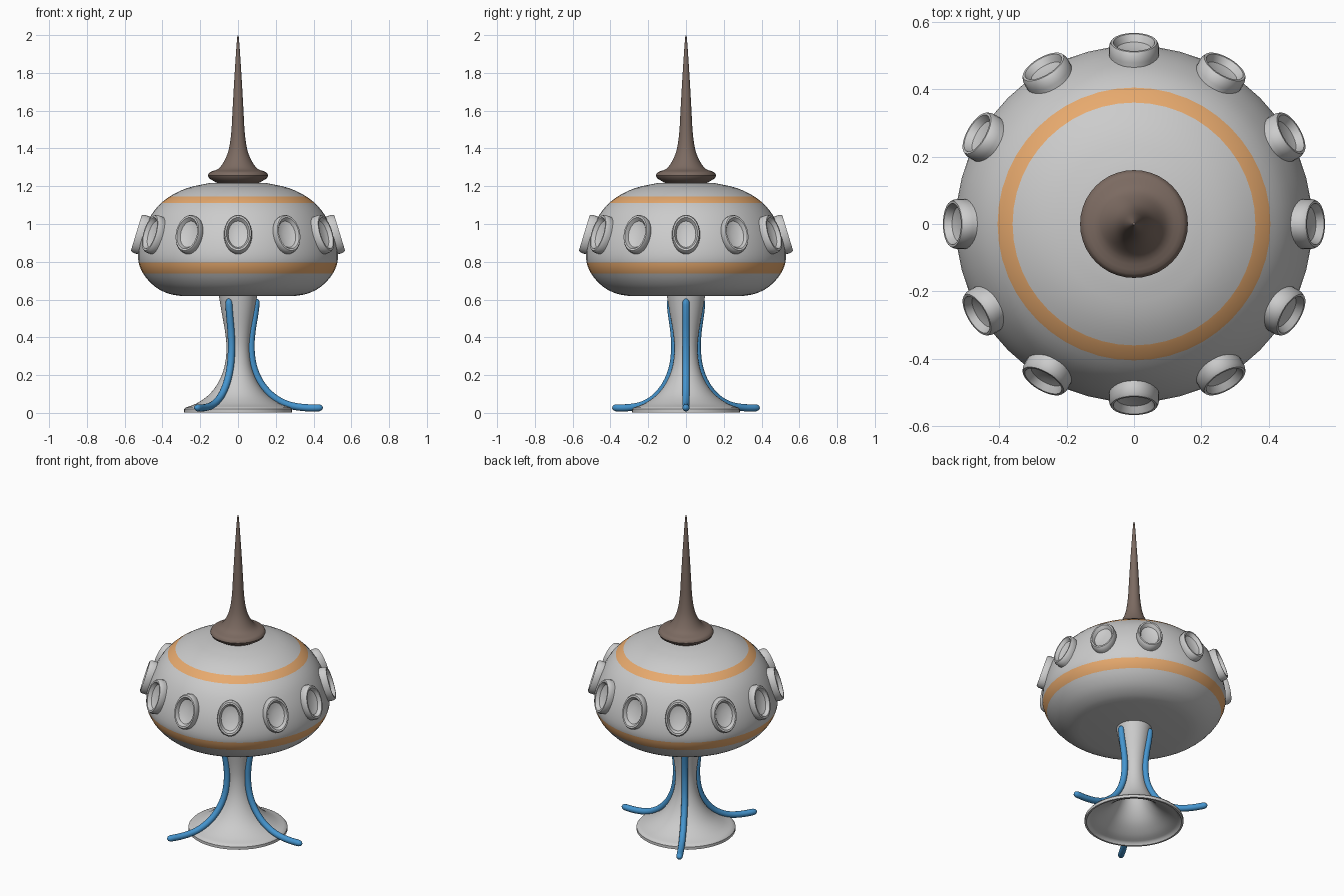
import bpy, bmesh, math
from mathutils import Matrix, Vector

if "Cube" in bpy.data.objects:
    bpy.data.objects.remove(bpy.data.objects["Cube"])


def material(name, rgb):
    m = bpy.data.materials.new(name)
    m.diffuse_color = (*rgb, 1)
    m.use_nodes = True
    m.node_tree.nodes["Principled BSDF"].inputs["Base Color"].default_value = m.diffuse_color
    return m


GREY = material("light grey", (0.60, 0.60, 0.60))
ORANGE = material("orange", (0.80, 0.40, 0.155))
BROWN = material("brown", (0.20, 0.145, 0.12))
BLUE = material("blue", (0.06, 0.30, 0.62))


def smooth_path(points, steps):
    """Catmull-Rom samples through the points."""
    p = [Vector(q) for q in points]
    p = [p[0] * 2 - p[1]] + p + [p[-1] * 2 - p[-2]]
    out = []
    for i in range(1, len(p) - 2):
        a, b, c, d = p[i - 1:i + 3]
        for k in range(steps):
            t = k / steps
            out.append(0.5 * (2 * b + (c - a) * t + (2 * a - 5 * b + 4 * c - d) * t * t
                              + (3 * b - a - 3 * c + d) * t ** 3))
    return out + [p[-2]]


def finish(name, bm, mats, angle=40):
    bmesh.ops.remove_doubles(bm, verts=bm.verts, dist=1e-5)
    bmesh.ops.recalc_face_normals(bm, faces=bm.faces)
    me = bpy.data.meshes.new(name)
    bm.to_mesh(me)
    bm.free()
    for m in mats:
        me.materials.append(m)
    ob = bpy.data.objects.new(name, me)
    bpy.context.collection.objects.link(ob)
    bpy.ops.object.select_all(action='DESELECT')
    ob.select_set(True)
    bpy.context.view_layer.objects.active = ob
    bpy.ops.object.shade_smooth_by_angle(angle=math.radians(angle))
    return ob


def lathe(name, profile, mats, sides=48, bands=(), matrix=None):
    """Spin an (r, z) profile about z; bands are height ranges in the second colour."""
    bm = bmesh.new()
    verts = [bm.verts.new((r, 0, z)) for r, z in profile]
    edges = [bm.edges.new(pair) for pair in zip(verts, verts[1:])]
    bmesh.ops.spin(bm, geom=verts + edges, axis=(0, 0, 1), cent=(0, 0, 0),
                   angle=math.tau, steps=sides, use_duplicate=False)
    bmesh.ops.remove_doubles(bm, verts=bm.verts, dist=1e-5)
    for z in (h for band in bands for h in band):
        bmesh.ops.bisect_plane(bm, geom=bm.verts[:] + bm.edges[:] + bm.faces[:],
                               plane_co=(0, 0, z), plane_no=(0, 0, 1))
    for f in bm.faces:
        h = f.calc_center_median().z
        f.material_index = int(any(lo < h < hi for lo, hi in bands))
    if matrix:
        bm.transform(matrix)
    return finish(name, bm, mats)


# Saucer-shaped cabin with two painted orange bands
cabin = [(0.31, 0.62), (0.37, 0.632), (0.435, 0.665), (0.49, 0.72), (0.522, 0.78),
         (0.529, 0.84), (0.515, 0.92), (0.485, 1.0), (0.44, 1.075), (0.37, 1.14),
         (0.27, 1.19), (0.15, 1.217)]
cabin = [(0, 0.62)] + [tuple(v) for v in smooth_path(cabin, 3)] + [(0, 1.222)]
lathe("cabin", cabin, [GREY, ORANGE], 48, [(0.737, 0.795), (1.112, 1.146)])

# Spire with a flared collar
spire = [(0.16, 1.257), (0.148, 1.275), (0.105, 1.292), (0.075, 1.33), (0.05, 1.39),
         (0.036, 1.48), (0.029, 1.6), (0.02, 1.76), (0.009, 1.93), (0.004, 1.99)]
spire = [(0, 1.213), (0.10, 1.213), (0.12, 1.222), (0.153, 1.242)] + \
        [tuple(v) for v in smooth_path(spire, 3)] + [(0, 2.0)]
lathe("spire", spire, [BROWN], 40)

# Hollow flared stem
stem = [(0.103, 0.63), (0.088, 0.54), (0.067, 0.42), (0.061, 0.33), (0.073, 0.24),
        (0.105, 0.16), (0.155, 0.095), (0.22, 0.05), (0.278, 0.028)]
outer = [tuple(v) for v in smooth_path(stem, 4)]
inner = [(max(r - 0.012, 0.01), z - 0.012) for r, z in reversed(outer)]
lathe("stem", outer + [(0.285, 0.02), (0.285, 0.003), (0.274, 0.003)] + inner, [GREY], 48)

# Twelve oval portholes: raised rim around a shallow dish
rim = [(0.098, -0.035), (0.101, 0.0), (0.1, 0.02), (0.093, 0.031), (0.083, 0.031),
       (0.077, 0.022), (0.07, 0.01), (0.05, 0.004), (0.025, 0.001), (0, 0)]
oval = Matrix.Diagonal((1.04, 0.74, 1, 1))
for i in range(12):
    place = (Matrix.Rotation(i * math.tau / 12, 4, 'Z')
             @ Matrix.Translation((0.509, 0, 0.943))
             @ Matrix.Rotation(math.radians(73), 4, 'Y') @ oval)
    lathe(f"porthole_{i + 1}", rim, [GREY], 28, matrix=place)

# Three curved blue legs with rounded, tapered ends
leg = [(0.098, 0.605), (0.09, 0.53), (0.074, 0.43), (0.069, 0.34), (0.082, 0.245),
       (0.119, 0.16), (0.18, 0.09), (0.26, 0.045), (0.35, 0.028), (0.45, 0.027)]
path = smooth_path(leg, 5)
# extra samples close to both ends for round caps
path = [path[0], path[0].lerp(path[1], 0.3)] + path[1:-1] + \
       [path[-2].lerp(path[-1], 0.6), path[-1].copy()]
for i in range(3):
    bm = bmesh.new()
    rings = []
    for j, p in enumerate(path):
        t = (path[min(j + 1, len(path) - 1)] - path[max(j - 1, 0)]).normalized()
        d = min((p - path[0]).length, (p - path[-1]).length)
        s = min(d / 0.025, 1)
        rad = 0.019 * max(math.sqrt(1 - (1 - s) ** 2), 0.15)
        ring = []
        for k in range(12):
            a = k * math.tau / 12
            u = rad * math.cos(a)
            ring.append(bm.verts.new((p.x - t.y * u, rad * math.sin(a), p.y + t.x * u)))
        rings.append(ring)
    for a, b in zip(rings, rings[1:]):
        for k in range(12):
            bm.faces.new((a[k], a[k - 1], b[k - 1], b[k]))
    bm.faces.new(rings[0])
    bm.faces.new(rings[-1])
    bm.transform(Matrix.Rotation(i * math.tau / 3, 4, 'Z'))
    finish(f"leg_{i + 1}", bm, [BLUE], 60)
